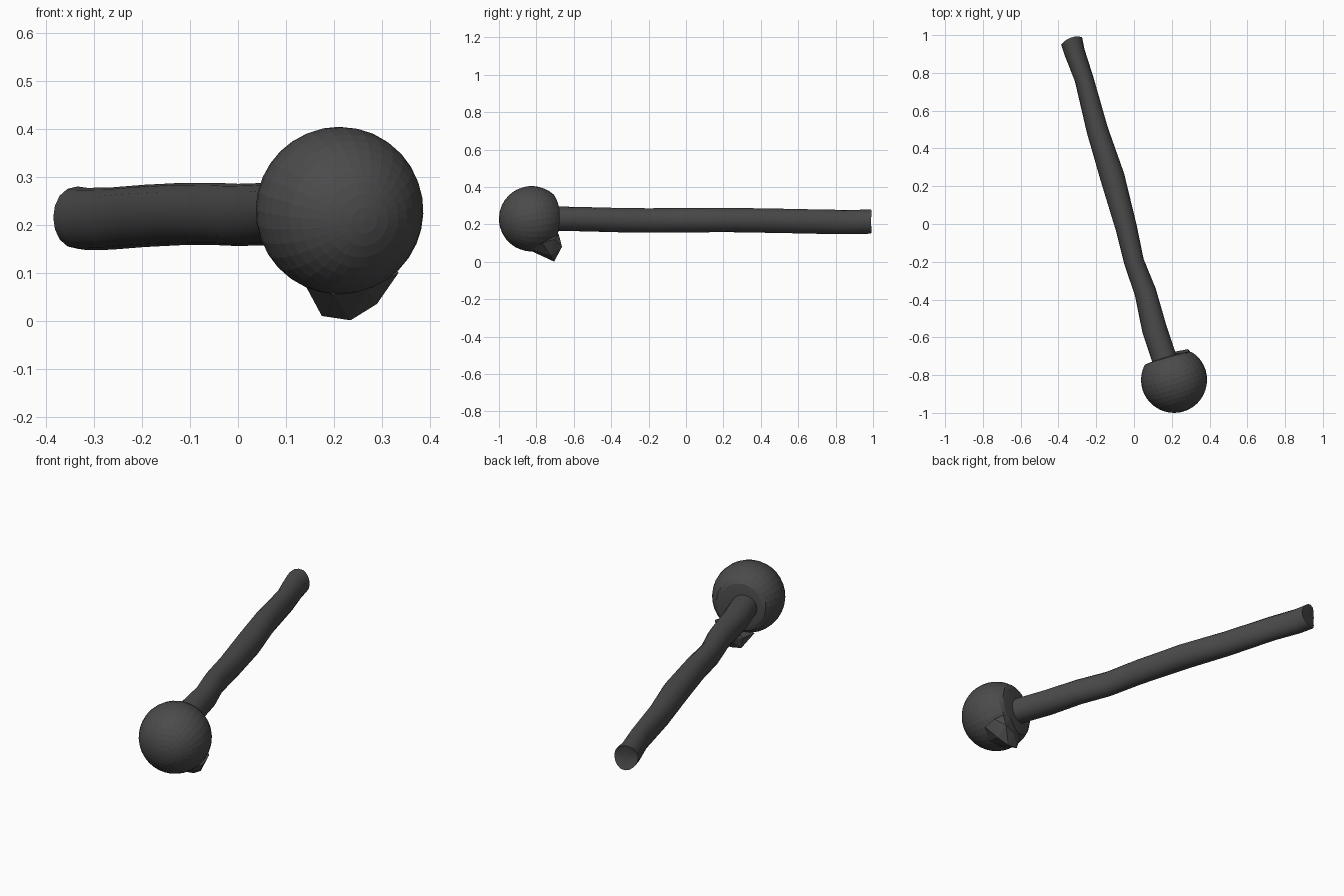
import bpy, bmesh, math
from mathutils import Vector

if "Cube" in bpy.data.objects:
    bpy.data.objects.remove(bpy.data.objects["Cube"])

grey = bpy.data.materials.new("charcoal_grey")
grey.diffuse_color = (0.07, 0.07, 0.07, 1)
grey.use_nodes = True
grey.node_tree.nodes["Principled BSDF"].inputs["Base Color"].default_value = grey.diffuse_color

AXIS = Vector((-0.28, 0.96, -0.01)).normalized()
SIDE = Vector((AXIS.y, -AXIS.x, 0)).normalized()


def finish(name, bm):
    bmesh.ops.recalc_face_normals(bm, faces=bm.faces)
    mesh = bpy.data.meshes.new(name)
    bm.to_mesh(mesh)
    bm.free()
    mesh.materials.append(grey)
    ob = bpy.data.objects.new(name, mesh)
    bpy.context.collection.objects.link(ob)
    return ob


# Ball head: sphere with its pole near the shaft axis, flattened where the shaft enters
C = Vector((0.212, -0.825, 0.23))
bm = bmesh.new()
bmesh.ops.create_uvsphere(bm, u_segments=32, v_segments=20, radius=0.175)
turn = (-Vector((0.3, -0.94, -0.12))).to_track_quat('Z', 'Y')
for v in bm.verts:
    v.co = turn @ v.co
    depth = v.co.dot(AXIS)
    if depth > 0.12:
        v.co -= AXIS * (depth - 0.12) * 0.85
    v.co += C
finish("ball_head", bm)

# Faceted lump under the back of the ball
bm = bmesh.new()
for p in [(.175, -.71, .01), (.235, -.705, .001), (.29, -.725, .035), (.335, -.77, .10),
          (.22, -.675, .06), (.285, -.663, .08), (.29, -.68, .145), (.235, -.685, .15),
          (.14, -.77, .075), (.2, -.82, .054), (.27, -.82, .066), (.16, -.70, .07),
          (.325, -.705, .12)]:
    bm.verts.new(p)
hull = bmesh.ops.convex_hull(bm, input=bm.verts)
bmesh.ops.delete(bm, geom=[g for g in hull["geom_interior"] if isinstance(g, bmesh.types.BMVert)],
                 context='VERTS')
finish("lower_lump", bm)

# Uneven shaft: (x, y, half width) along its length
path = [(.172, -.76, .064), (.153, -.69, .066), (.108, -.556, .066), (.06, -.36, .058),
        (.0, -.2, .053), (-.042, -.016, .057), (-.115, .25, .065), (-.195, .50, .057),
        (-.265, .77, .050), (-.315, .91, .055), (-.329, .965, .059)]
N = 16
bm = bmesh.new()
rings = []
for i, (x, y, w) in enumerate(path):
    centre = Vector((x, y, 0.222 - 0.008 * y + 0.003 * math.sin(i * 1.3)))
    ring = []
    for k in range(N):
        a = math.tau * k / N
        p = centre + SIDE * w * math.cos(a) + Vector((0, 0, 0.065 * math.sin(a)))
        if i == len(path) - 1:  # ragged free end
            p += AXIS * (0.022 * math.sin(a) ** 2 + 0.008 * max(0, math.cos(a)))
        ring.append(bm.verts.new(p))
    rings.append(ring)
for a, b in zip(rings, rings[1:]):
    for k in range(N):
        bm.faces.new((a[k], a[(k + 1) % N], b[(k + 1) % N], b[k]))
bm.faces.new(rings[0])
# Slightly hollow end cap
tip = bm.verts.new(Vector((-.329, .965, .214)) + AXIS * 0.004)
for k in range(N):
    bm.faces.new((rings[-1][k], rings[-1][(k + 1) % N], tip))
shaft = finish("shaft", bm)
bpy.context.view_layer.objects.active = shaft
shaft.select_set(True)
bpy.ops.object.shade_smooth_by_angle(angle=math.radians(30))
